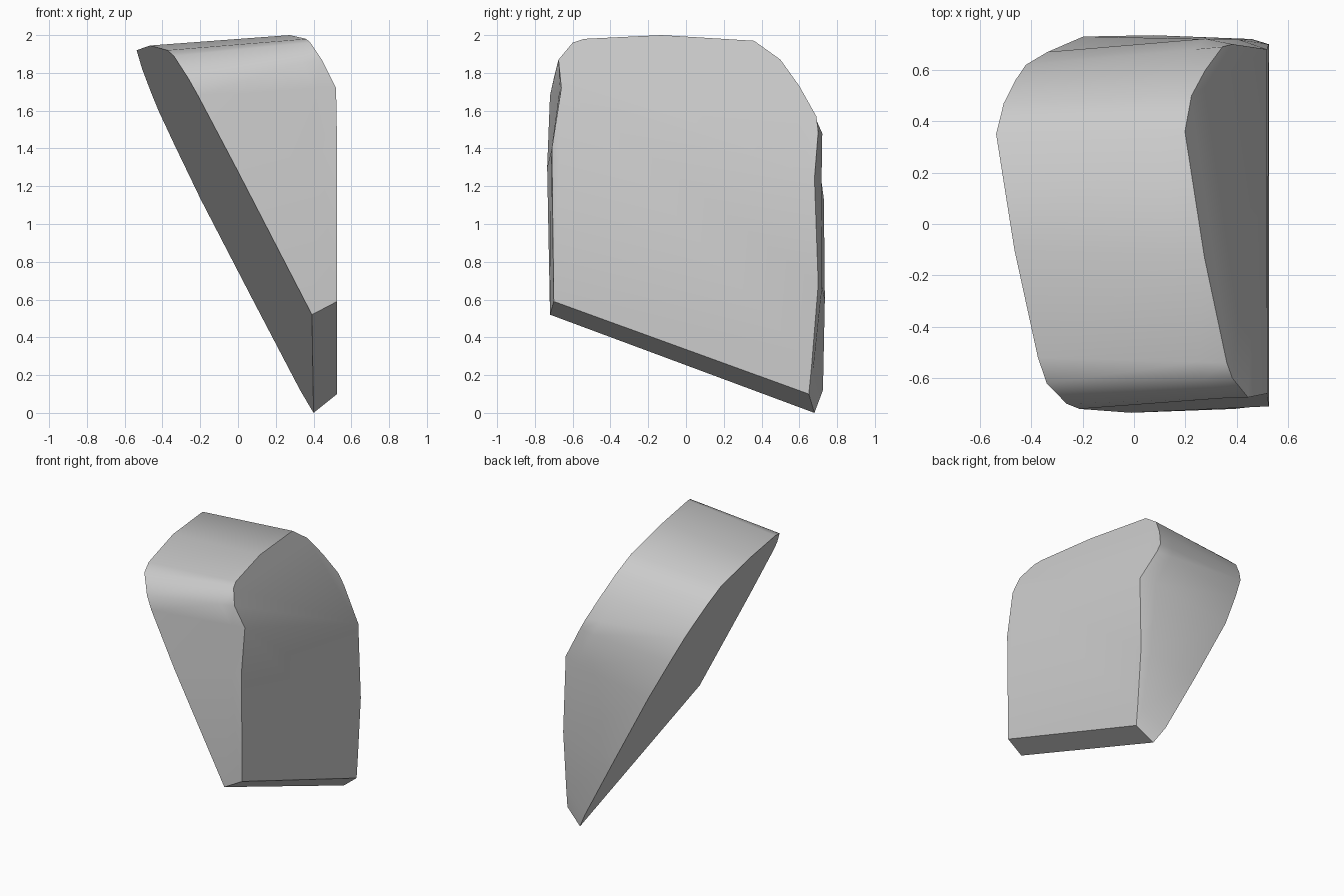
import bpy, bmesh, math
from mathutils import Vector

cube = bpy.data.objects.get("Cube")
if cube:
    bpy.data.objects.remove(cube, do_unlink=True)

# Stone colour
stone = bpy.data.materials.new("pale_grey")
stone.use_nodes = True
grey = (0.6, 0.6, 0.6, 1)
stone.diffuse_color = grey
stone.node_tree.nodes["Principled BSDF"].inputs["Base Color"].default_value = grey

# Outlines (y, z) of the two ends, from the bottom front over the top to the bottom back
left_outline = [(-.72, .52), (-.735, 1.3), (-.72, 1.68), (-.70, 1.77),
                (-.62, 1.89), (-.52, 1.92), (-.1, 1.945), (.35, 1.92),
                (.47, 1.82), (.56, 1.7), (.62, 1.6), (.67, 1.42),
                (.73, 1.13), (.735, .6), (.725, .12), (.68, 0)]
right_outline = [(-.70, .59), (-.71, 1.4), (-.66, 1.72), (-.675, 1.87),
                 (-.6, 1.96), (-.54, 1.98), (-.13, 2), (.36, 1.97),
                 (.5, 1.87), (.6, 1.73), (.69, 1.57), (.70, 1.49),
                 (.68, 1.24), (.70, .68), (.665, .25), (.65, .10)]
CREASE_FRONT, CREASE_BACK = 2, 12


def slanted_x(offset, y, z):
    """x on the slanted plane shared by both ends."""
    return offset - .187 * y - .52 * z


left = [Vector((slanted_x(.527, y, z), y, z)) for y, z in left_outline]
right = [Vector((min(.525, slanted_x(1.29, y, z)), y, z)) for y, z in right_outline]

# Intermediate section with a slight bulge down the back
middle = [a.lerp(b, .85) for a, b in zip(left, right)]
for i, bulge in {11: .026, 12: .03, 13: .015}.items():
    middle[i].y += bulge

# Loft the sections into one chunk
bm = bmesh.new()
rings = [[bm.verts.new(p) for p in ring] for ring in (left, middle, right)]
count = len(left)
for a, b in zip(rings, rings[1:]):
    for i in range(count):
        j = (i + 1) % count
        bm.faces.new((a[i], a[j], b[j], b[i]))

# Flat left end, and right end folded along its crease
bm.faces.new(rings[0])
end = rings[2]
bm.faces.new(end[CREASE_FRONT:CREASE_BACK + 1])
bm.faces.new(end[CREASE_BACK:] + end[:CREASE_FRONT + 1])
bmesh.ops.recalc_face_normals(bm, faces=bm.faces)

mesh = bpy.data.meshes.new("stone_chunk")
bm.to_mesh(mesh)
bm.free()
mesh.materials.append(stone)
chunk = bpy.data.objects.new("stone_chunk", mesh)
bpy.context.collection.objects.link(chunk)

# Smooth sides with crisp rims
bpy.ops.object.select_all(action="DESELECT")
chunk.select_set(True)
bpy.context.view_layer.objects.active = chunk
bpy.ops.object.shade_smooth_by_angle(angle=math.radians(42))
